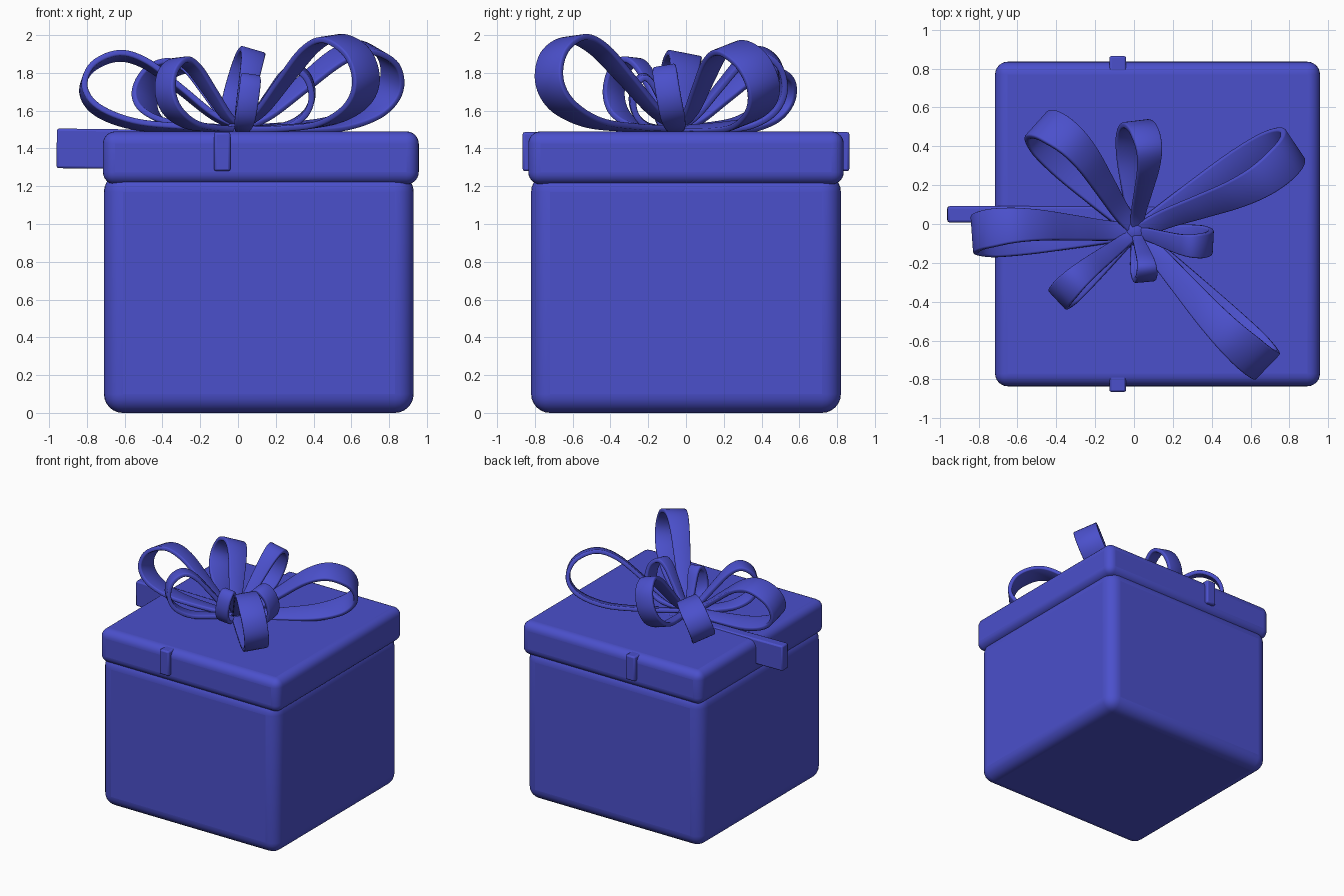
import bpy, bmesh, math
from mathutils import Vector, Matrix

if "Cube" in bpy.data.objects:
    bpy.data.objects.remove(bpy.data.objects["Cube"])

mat = bpy.data.materials.new("gift_blue")
mat.diffuse_color = (0.07, 0.08, 0.6, 1)
mat.use_nodes = True
mat.node_tree.nodes["Principled BSDF"].inputs["Base Color"].default_value = mat.diffuse_color


def finish(name, bm, bevel=0, segments=3, thickness=0):
    me = bpy.data.meshes.new(name)
    bmesh.ops.recalc_face_normals(bm, faces=bm.faces)
    bm.to_mesh(me)
    bm.free()
    me.materials.append(mat)
    ob = bpy.data.objects.new(name, me)
    bpy.context.collection.objects.link(ob)
    if thickness:
        s = ob.modifiers.new("thickness", 'SOLIDIFY')
        s.thickness, s.offset = thickness, 0
    if bevel:
        b = ob.modifiers.new("rounding", 'BEVEL')
        b.width, b.segments = bevel, segments
        b.limit_method, b.angle_limit = 'ANGLE', math.radians(50)
    bpy.ops.object.select_all(action='DESELECT')
    bpy.context.view_layer.objects.active = ob
    ob.select_set(True)
    bpy.ops.object.shade_smooth_by_angle(angle=math.radians(50))
    return ob


def block(name, lo, hi, bevel, segments=5):
    bm = bmesh.new()
    lo, hi = Vector(lo), Vector(hi)
    bmesh.ops.create_cube(bm, size=1)
    for v in bm.verts:
        v.co = (lo + hi) / 2 + v.co * (hi - lo)
    return finish(name, bm, bevel, segments)


def smooth_path(pts, steps=6):
    # Catmull-Rom curve through the points
    p = [Vector(q) for q in pts]
    p = [2 * p[0] - p[1]] + p + [2 * p[-1] - p[-2]]
    out = []
    for a, b, c, d in zip(p, p[1:], p[2:], p[3:]):
        for i in range(steps):
            t = i / steps
            out.append(0.5 * (2 * b + (c - a) * t + (2 * a - 5 * b + 4 * c - d) * t * t
                              + (3 * b - a - 3 * c + d) * t ** 3))
    return out + [p[-2]]


# Box and lid
block("box_body", (-0.71, -0.82, 0), (0.93, 0.82, 1.27), 0.1, 6)
block("box_lid", (-0.715, -0.835, 1.21), (0.957, 0.835, 1.49), 0.065, 6)

# Ribbon bars crossing under the bow
block("ribbon_bar_long", (-0.127, -0.865, 1.28), (-0.04, 0.865, 1.487), 0.012, 2)
bar = block("ribbon_bar_side", (-0.865, -0.042, -0.105), (0.865, 0.042, 0.105), 0.012, 2)
bar.location = (-0.095, 0.05, 1.39)
bar.rotation_euler = (0, math.radians(0.7), 0)

# Bow loops: teardrop profile in (outward, height), swept as a tapering ribbon
teardrop = smooth_path([(0, 0.01), (0.38, 0.03), (0.68, 0.09), (0.9, 0.27), (0.985, 0.53),
                        (0.93, 0.82), (0.76, 0.97), (0.58, 0.86), (0.37, 0.53),
                        (0.17, 0.2), (0, 0.03)])
CENTRE = Vector((0.01, -0.04, 1.495))


def bow_loop(name, azimuth, reach, top, width, lean):
    turn = (Matrix.Rotation(math.radians(azimuth), 3, 'Z')
            @ Matrix.Rotation(math.radians(-lean), 3, 'X'))
    height = top - CENTRE.z
    bm = bmesh.new()
    rows = []
    for u, h in teardrop:
        w = width * (0.4 + 0.6 * min(1, max(u, 0) * 1.15)) / 2
        rows.append([bm.verts.new(CENTRE + turn @ Vector((u * reach, s * w, h * height)))
                     for s in (-1, 1)])
    for a, b in zip(rows, rows[1:]):
        bm.faces.new((a[0], a[1], b[1], b[0]))
    finish(name, bm, 0.009, 2, 0.032)


for name, azimuth, reach, top, width, lean in (
        ("left", 184, 0.84, 1.91, 0.20, 11),
        ("front_left", 223, 0.53, 1.88, 0.14, 5),
        ("front", 275, 0.25, 1.79, 0.11, -8),
        ("front_right", -44, 0.97, 2.0, 0.19, 6),
        ("right", -3, 0.39, 1.84, 0.13, -0 + 10),
        ("back_right", 34, 0.93, 1.97, 0.20, -0 + 18),
        ("back", 97, 0.56, 1.94, 0.15, 16),
        ("back_left", 138, 0.75, 1.87, 0.19, 20)):
    # positive lean tips the loop's top to the left of its outward direction
    bow_loop("bow_loop_" + name, azimuth, reach, top, width, -lean)

# Knot at the middle of the bow
bm = bmesh.new()
bmesh.ops.create_uvsphere(bm, u_segments=32, v_segments=16, radius=0.095,
                          matrix=Matrix.Translation((0.005, -0.035, 1.46)))
finish("bow_knot", bm)
